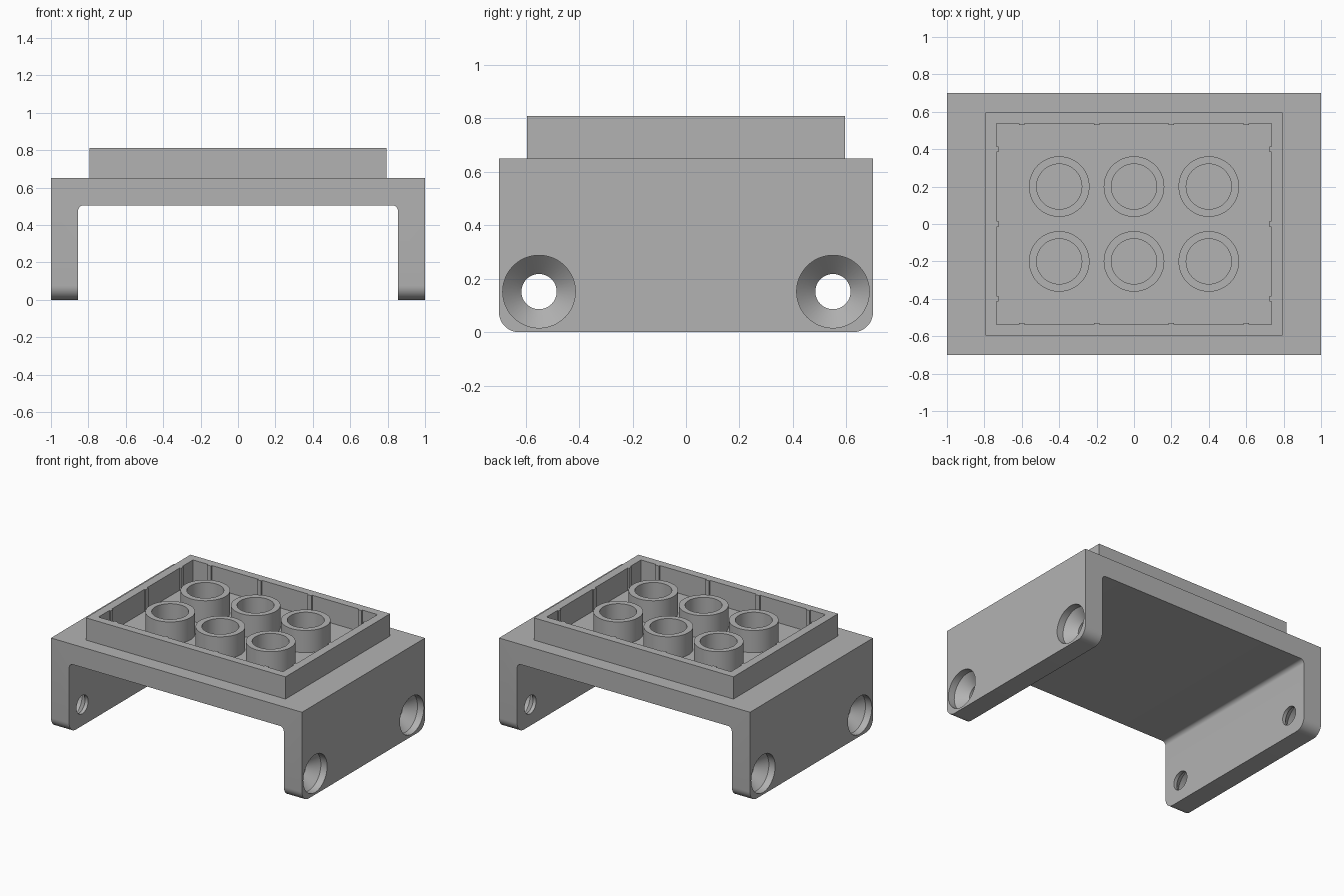
import bpy, bmesh
from math import cos, sin, pi, radians

if "Cube" in bpy.data.objects:
    bpy.data.objects.remove(bpy.data.objects["Cube"])

grey = bpy.data.materials.new("plain grey")
grey.use_nodes = True
grey.diffuse_color = (0.45, 0.45, 0.45, 1)
grey.node_tree.nodes["Principled BSDF"].inputs["Base Color"].default_value = grey.diffuse_color

BASE_TOP, RIM_TOP = 0.65, 0.81


def finish(name, bm):
    bmesh.ops.recalc_face_normals(bm, faces=bm.faces)
    mesh = bpy.data.meshes.new(name)
    bm.to_mesh(mesh)
    bm.free()
    mesh.materials.append(grey)
    obj = bpy.data.objects.new(name, mesh)
    bpy.context.collection.objects.link(obj)
    return obj


def activate(obj):
    bpy.ops.object.select_all(action='DESELECT')
    obj.select_set(True)
    bpy.context.view_layer.objects.active = obj


def smooth(obj):
    activate(obj)
    bpy.ops.object.shade_smooth_by_angle(angle=radians(30))


def bridge(bm, loop_a, loop_b):
    n = len(loop_a)
    for i in range(n):
        j = (i + 1) % n
        bm.faces.new((loop_a[i], loop_a[j], loop_b[j], loop_b[i]))


def circle(r, n=48):
    return [(r * cos(2 * pi * i / n), r * sin(2 * pi * i / n)) for i in range(n)]


def rectangle(x, y):
    return [(-x, -y), (x, -y), (x, y), (-x, y)]


def hollow(name, outer, inner, cx=0, cy=0):
    """Upright ring standing on the base between two outlines."""
    bm = bmesh.new()
    stops = [(outer, BASE_TOP), (outer, RIM_TOP), (inner, RIM_TOP), (inner, BASE_TOP)]
    loops = [[bm.verts.new((cx + x, cy + y, z)) for x, y in pts] for pts, z in stops]
    for a, b in zip(loops, loops[1:]):
        bridge(bm, a, b)
    bridge(bm, loops[-1], loops[0])
    return finish(name, bm)


# Bracket: a U-shaped section run from front to back
half = [(0.855, 0.505), (0.855, 0), (1, 0), (1, BASE_TOP)]
section = half + [(-x, z) for x, z in reversed(half)]
bm = bmesh.new()
front, back = [[bm.verts.new((x, y, z)) for x, z in section] for y in (-0.7, 0.7)]
bm.faces.new(front)
bm.faces.new(back)
bridge(bm, front, back)


def edges_where(rule):
    return [e for e in bm.edges if rule(*(v.co for v in e.verts))]


# Rounded foot corners, then the inside fillets
feet = edges_where(lambda a, b: a.z == b.z == 0 and a.y == b.y)
bmesh.ops.bevel(bm, geom=feet, offset=0.075, segments=10, profile=0.5, affect='EDGES')
inside = edges_where(lambda a, b: abs(a.z - 0.505) < 0.001 and abs(b.z - 0.505) < 0.001
                     and a.x * b.x > 0 and abs(a.y - b.y) > 1)
bmesh.ops.bevel(bm, geom=inside, offset=0.03, segments=6, profile=0.5, affect='EDGES')
bracket = finish("bracket", bm)

# Countersunk screw holes: recess, cone, then a narrow bore
bm = bmesh.new()
for side in (-1, 1):
    for y in (-0.55, 0.55):
        loops = [[bm.verts.new((side * x, y + u, 0.152 + v)) for u, v in circle(r)]
                 for x, r in ((1.05, 0.136), (0.95, 0.136), (0.88, 0.066), (0.8, 0.066))]
        for a, b in zip(loops, loops[1:]):
            bridge(bm, a, b)
        bm.faces.new(loops[0])
        bm.faces.new(loops[-1])
cutter = finish("screw_hole_cutter", bm)
cutter.hide_render = True
activate(bracket)
cut = bracket.modifiers.new("screw holes", 'BOOLEAN')
cut.operation = 'DIFFERENCE'
cut.solver = 'EXACT'
cut.object = cutter
bpy.ops.object.modifier_apply(modifier=cut.name)
bpy.data.objects.remove(cutter)
smooth(bracket)

# Raised rim
hollow("rim", rectangle(0.795, 0.595), rectangle(0.735, 0.538))

# Small gripping ribs on the inside of the rim
bm = bmesh.new()


def rib(x, y, sx, sy):
    cube = bmesh.ops.create_cube(bm, size=1)["verts"]
    bmesh.ops.scale(bm, vec=(sx, sy, RIM_TOP - BASE_TOP), verts=cube)
    bmesh.ops.translate(bm, vec=(x, y, (RIM_TOP + BASE_TOP) / 2), verts=cube)


for s in (-1, 1):
    for x in (-0.6, -0.2, 0.2, 0.6):
        rib(x, s * 0.534, 0.03, 0.012)
    for y in (-0.4, 0, 0.4):
        rib(s * 0.731, y, 0.012, 0.03)
finish("rim_ribs", bm)

# Six hollow tubes
for x in (-0.4, 0, 0.4):
    for y in (-0.2, 0.2):
        smooth(hollow("tube", circle(0.162), circle(0.121), x, y))
